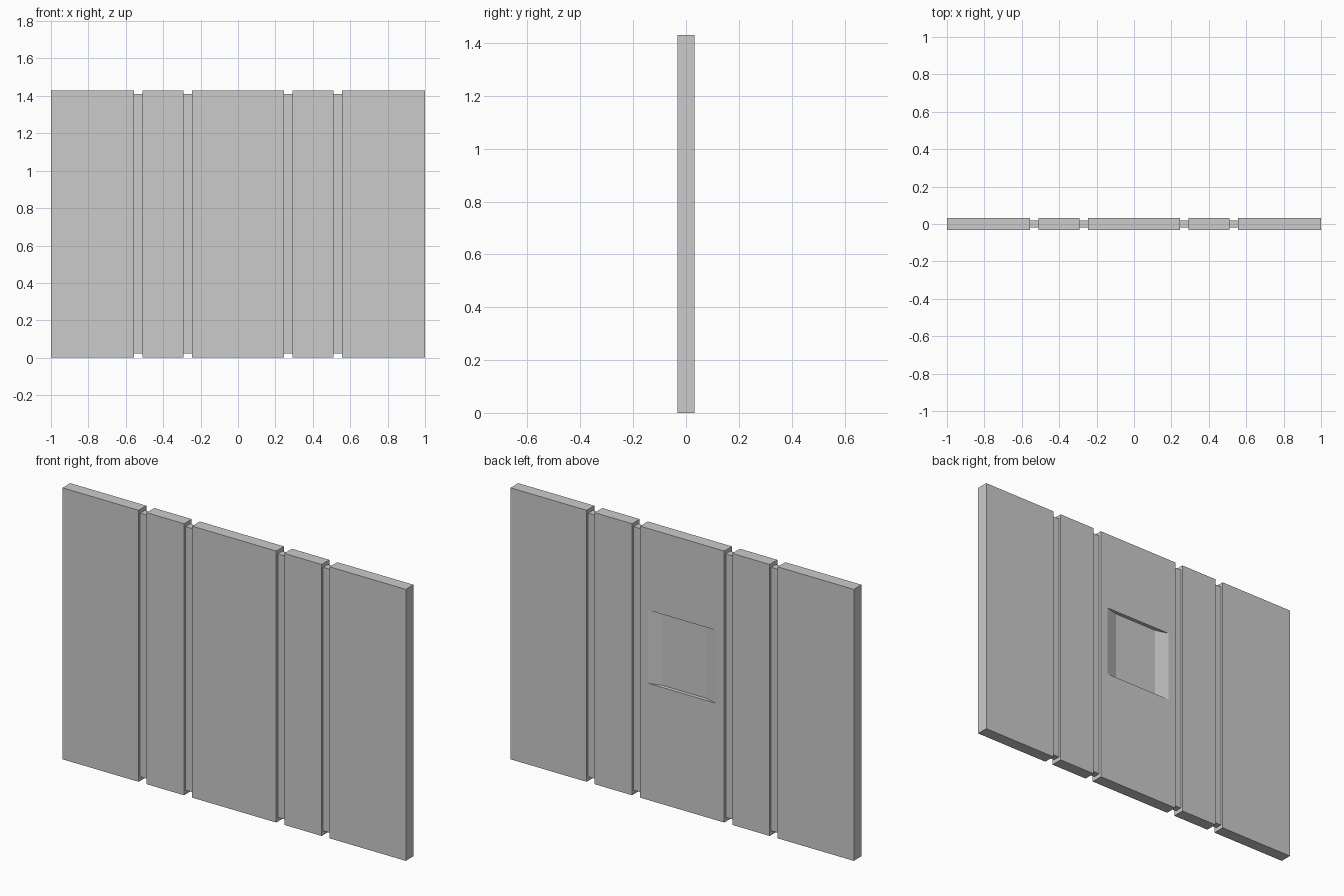
import bpy, bmesh

if "Cube" in bpy.data.objects:
    bpy.data.objects.remove(bpy.data.objects["Cube"])

H, T = 1.43, 0.032      # panel height, half thickness


def prism(name, outline, z0, z1):
    """Extrude an xy outline from z0 up to z1."""
    bm = bmesh.new()
    face = bm.faces.new([bm.verts.new((x, y, z0)) for x, y in outline])
    top = bmesh.ops.extrude_face_region(bm, geom=[face])["geom"]
    verts = [v for v in top if isinstance(v, bmesh.types.BMVert)]
    bmesh.ops.translate(bm, verts=verts, vec=(0, 0, z1 - z0))
    bmesh.ops.recalc_face_normals(bm, faces=bm.faces)
    mesh = bpy.data.meshes.new(name)
    bm.to_mesh(mesh)
    bm.free()
    obj = bpy.data.objects.new(name, mesh)
    bpy.context.collection.objects.link(obj)
    return obj


def slab(name, x0, x1, half, z0, z1):
    return prism(name, [(x0, -half), (x1, -half), (x1, half), (x0, half)], z0, z1)


# Side panels and the thinner, shorter joint strips between them
for side, s in (("left", -1), ("right", 1)):
    for part, a, b in (("inner_panel", 0.292, 0.51), ("outer_panel", 0.557, 1.0)):
        slab(f"{side}_{part}", *sorted((s * a, s * b)), T, 0, H)
    for part, a, b in (("inner_joint", 0.245, 0.292), ("outer_joint", 0.51, 0.557)):
        slab(f"{side}_{part}", *sorted((s * a, s * b)), 0.019, 0.022, 1.41)

# Centre panel with a slope-sided hand recess in the back
centre = slab("centre_panel", -0.245, 0.245, T, 0, H)
depth, flare = 0.02, 0.072
inner, outer = 0.2 - flare, 0.2 + flare
cutter = prism("recess_cutter",
               [(-inner, T - depth), (inner, T - depth),
                (outer, T + depth), (-outer, T + depth)], 0.615, 1.0)
cutter.hide_render = True
cutter.hide_set(True)
cut = centre.modifiers.new("recess", "BOOLEAN")
cut.operation = "DIFFERENCE"
cut.solver = "EXACT"
cut.object = cutter
